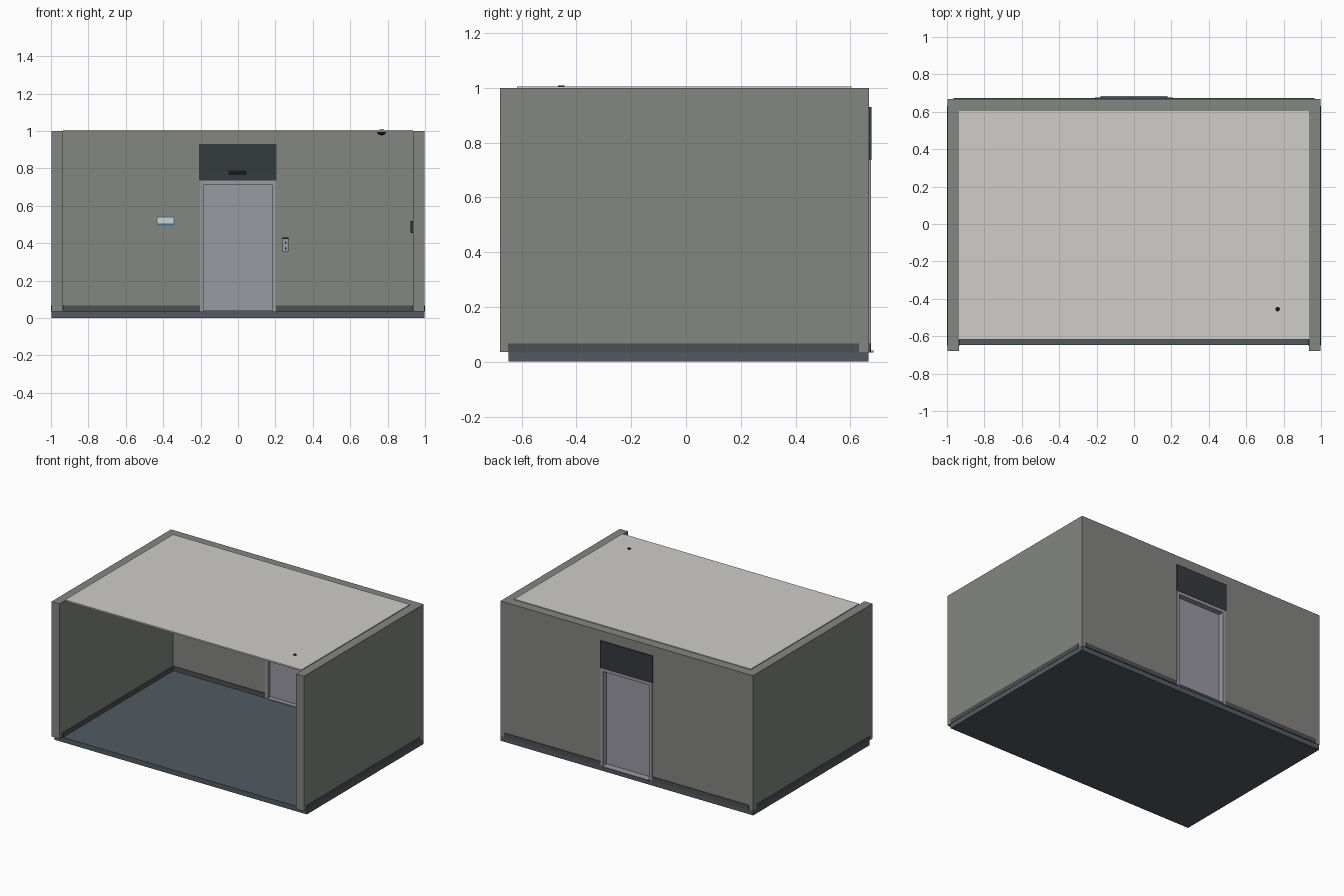
import bpy, bmesh, math

if "Cube" in bpy.data.objects:
    bpy.data.objects.remove(bpy.data.objects["Cube"])


def material(name, r, g, b):
    m = bpy.data.materials.new(name)
    m.diffuse_color = (r, g, b, 1)
    m.use_nodes = True
    m.node_tree.nodes["Principled BSDF"].inputs["Base Color"].default_value = m.diffuse_color
    return m


WALL = material("wall_paint", 0.23, 0.24, 0.22)
CEIL = material("ceiling_white", 0.62, 0.61, 0.58)
FLOOR = material("floor_blue_grey", 0.085, 0.105, 0.12)
DARK = material("dark_trim", 0.075, 0.08, 0.085)
DOOR = material("door_metal", 0.32, 0.32, 0.36)
HEAD = material("header_dark", 0.035, 0.043, 0.048)
BLACK = material("black", 0.008, 0.009, 0.01)
BLUE = material("panel_blue", 0.06, 0.16, 0.25)
PALE = material("pale_plate", 0.6, 0.64, 0.64)


def finish(name, bm, mat):
    bmesh.ops.recalc_face_normals(bm, faces=bm.faces)
    me = bpy.data.meshes.new(name)
    bm.to_mesh(me)
    bm.free()
    ob = bpy.data.objects.new(name, me)
    me.materials.append(mat)
    bpy.context.collection.objects.link(ob)
    return ob


def box(name, x, y, z, mat, bevel=0):
    """Box from (min, max) ranges."""
    bm = bmesh.new()
    bmesh.ops.create_cube(bm, size=1)
    for v in bm.verts:
        v.co = [r[0] if c < 0 else r[1] for c, r in zip(v.co, (x, y, z))]
    ob = finish(name, bm, mat)
    if bevel:
        mod = ob.modifiers.new("bevel", 'BEVEL')
        mod.width, mod.segments = bevel, 2
    return ob


def extrude_xz(name, pts, y0, y1, mat):
    """Profile in the x-z plane pushed through from y0 to y1."""
    bm = bmesh.new()
    face = bm.faces.new([bm.verts.new((x, y0, z)) for x, z in pts])
    new = bmesh.ops.extrude_face_region(bm, geom=[face])["geom"]
    for v in new:
        if isinstance(v, bmesh.types.BMVert):
            v.co.y = y1
    return finish(name, bm, mat)


def arch(outer, inner, z0, top, inner_top):
    return [(-outer, z0), (-inner, z0), (-inner, inner_top), (inner, inner_top),
            (inner, z0), (outer, z0), (outer, top), (-outer, top)]


# Room shell
box("floor", (-0.998, 0.998), (-0.648, 0.667), (0, 0.035), FLOOR)
box("ceiling", (-0.935, 0.935), (-0.618, 0.604), (0.995, 1.005), CEIL)
extrude_xz("back_wall", arch(0.935, 0.2, 0.035, 0.999, 0.735), 0.604, 0.669, WALL)
for s, side in ((-1, "left"), (1, "right")):
    def span(a, b):
        return sorted((s * a, s * b))
    box(side + "_wall", span(0.935, 0.998), (-0.68, 0.669), (0.035, 0.999), WALL)
    # Skirting shows on both faces of each wall
    box(side + "_skirting", span(0.929, 1.0), (-0.65, 0.632), (0.034, 0.066), DARK)
    box(side + "_back_skirting", span(0.204, 0.965), (0.598, 0.674), (0.034, 0.066), DARK)

# Doorway
extrude_xz("door_frame", arch(0.204, 0.182, 0.035, 0.737, 0.715), 0.598, 0.675, DOOR)
box("door_panel", (-0.183, 0.183), (0.622, 0.636), (0.038, 0.716), DOOR)
box("door_threshold", (-0.18, 0.18), (0.59, 0.684), (0.034, 0.041), DOOR)
box("door_header", (-0.209, 0.206), (0.596, 0.677), (0.736, 0.93), HEAD)
box("header_slot", (-0.05, 0.046), (0.59, 0.6), (0.766, 0.79), BLACK)

# Keypad beside the door
box("keypad_plate", (0.237, 0.271), (0.594, 0.606), (0.355, 0.43), DOOR, 0.002)
box("keypad_screen", (0.239, 0.269), (0.592, 0.596), (0.423, 0.43), BLACK)
for i, z in enumerate((0.368, 0.398)):
    box(f"keypad_button_{i}", (0.25, 0.258), (0.591, 0.596), (z, z + 0.009), BLACK)

# Wall plate on the left of the back wall
box("plate_backing", (-0.436, -0.34), (0.596, 0.606), (0.494, 0.543), BLUE)
box("plate_face", (-0.43, -0.346), (0.593, 0.598), (0.506, 0.538), PALE)

# Small panel on the right wall
box("side_panel", (0.923, 0.937), (-0.04, 0.04), (0.455, 0.52), HEAD, 0.003)

# Ceiling sensor: a dome hanging below with a small cap above
bm = bmesh.new()
prof = [(0, 1.008), (0.012, 1.008), (0.012, 1.002), (0.026, 0.999), (0.026, 0.993)]
prof += [(0.022 * math.cos(a), 0.993 - 0.016 * math.sin(a))
         for a in (i * math.pi / 10 for i in range(6))]
vs = [bm.verts.new((r, 0, z)) for r, z in prof]
es = [bm.edges.new(p) for p in zip(vs, vs[1:])]
bmesh.ops.spin(bm, geom=vs + es, cent=(0, 0, 0), axis=(0, 0, 1),
               angle=2 * math.pi, steps=20)
bmesh.ops.remove_doubles(bm, verts=bm.verts, dist=0.0001)
sensor = finish("ceiling_sensor", bm, BLACK)
sensor.location = (0.768, -0.455, 0)
bpy.context.view_layer.objects.active = sensor
sensor.select_set(True)
bpy.ops.object.shade_smooth_by_angle()
